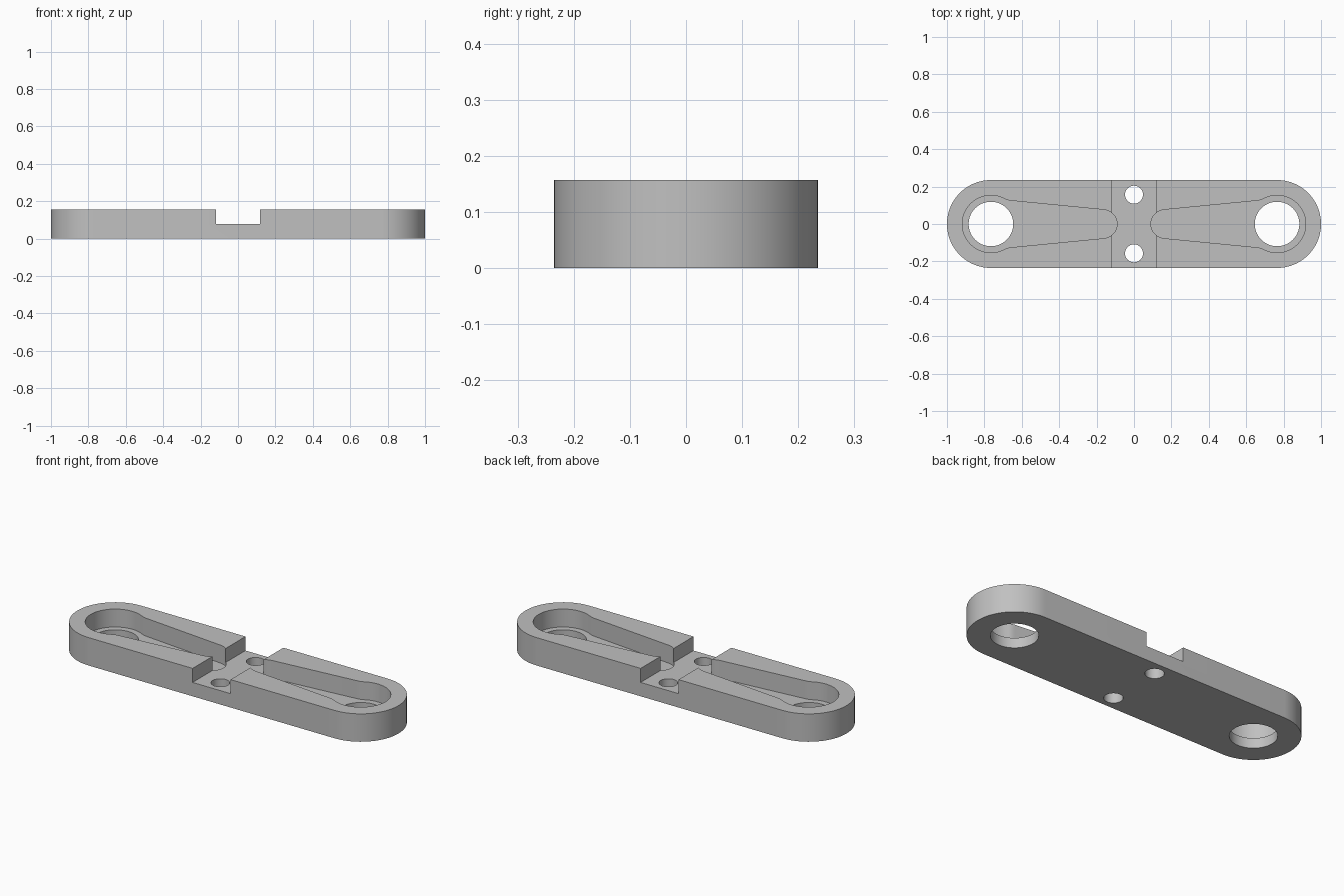
import bpy, bmesh
from math import sin, cos, radians

if "Cube" in bpy.data.objects:
    bpy.data.objects.remove(bpy.data.objects["Cube"], do_unlink=True)

LENGTH_HALF, RADIUS, HEIGHT = 1.0, 0.235, 0.157
END_X = LENGTH_HALF - RADIUS
SLOT_HALF, SLOT_Z, POCKET_Z = 0.118, 0.078, 0.056

grey = bpy.data.materials.new("plain grey")
grey.use_nodes = True
grey.diffuse_color = (0.53, 0.53, 0.53, 1)
grey.node_tree.nodes["Principled BSDF"].inputs["Base Color"].default_value = grey.diffuse_color


def arc(cx, cy, r, start, end, steps):
    """Points along a circular arc, angles in degrees."""
    angles = [radians(start + (end - start) * i / steps) for i in range(steps + 1)]
    return [(cx + r * cos(a), cy + r * sin(a)) for a in angles]


def prism(name, outline, z0, z1):
    """Straight extrusion of a closed outline."""
    bm = bmesh.new()
    base = bm.faces.new([bm.verts.new((x, y, z0)) for x, y in outline])
    top = bmesh.ops.extrude_face_region(bm, geom=[base])["geom"]
    verts = [v for v in top if isinstance(v, bmesh.types.BMVert)]
    bmesh.ops.translate(bm, vec=(0, 0, z1 - z0), verts=verts)
    bmesh.ops.recalc_face_normals(bm, faces=bm.faces)
    mesh = bpy.data.meshes.new(name)
    bm.to_mesh(mesh)
    bm.free()
    mesh.materials.append(grey)
    obj = bpy.data.objects.new(name, mesh)
    bpy.context.collection.objects.link(obj)
    return obj


def circle(cx, cy, r, steps):
    return arc(cx, cy, r, 0, 360, steps)[:-1]


# Bar with rounded ends
bar = prism("link_bar",
            arc(END_X, 0, RADIUS, -90, 90, 48) + arc(-END_X, 0, RADIUS, 90, 270, 48),
            0, HEIGHT)

# Cross slot in the middle of the top
cutters = [prism("slot_cutter",
                 [(-SLOT_HALF, -0.4), (SLOT_HALF, -0.4), (SLOT_HALF, 0.4), (-SLOT_HALF, 0.4)],
                 SLOT_Z, 0.3)]

# Keyhole pocket: round head, small fillet, tapered neck, round inner tip
fillet = [(0.682, 0.130), (0.670, 0.1265), (0.655, 0.1245)]
head = arc(END_X, 0, 0.153, -118, 118, 48)
tip = arc(0.167, 0, 0.0765, 95, 265, 28)
pocket = head + fillet + tip + [(x, -y) for x, y in reversed(fillet)]

for side in (-1, 1):
    outline = [(side * x, y) for x, y in pocket]
    cutters.append(prism("pocket_cutter", outline, POCKET_Z, 0.3))
    # Large through hole at each end, bolt holes in the slot
    cutters.append(prism("end_hole_cutter", circle(side * END_X, 0, 0.119, 64), -0.1, 0.3))
    cutters.append(prism("bolt_hole_cutter", circle(0, side * 0.157, 0.048, 40), -0.1, 0.3))

# Cut the bar, then discard the cutters
bpy.context.view_layer.objects.active = bar
for cutter in cutters:
    cut = bar.modifiers.new("cut", "BOOLEAN")
    cut.operation, cut.solver, cut.object = "DIFFERENCE", "EXACT", cutter
    bpy.ops.object.modifier_apply(modifier=cut.name)
    bpy.data.objects.remove(cutter, do_unlink=True)

# Smooth curved walls, sharp rims
bpy.ops.object.select_all(action="DESELECT")
bar.select_set(True)
bpy.ops.object.shade_smooth_by_angle(angle=radians(30))
